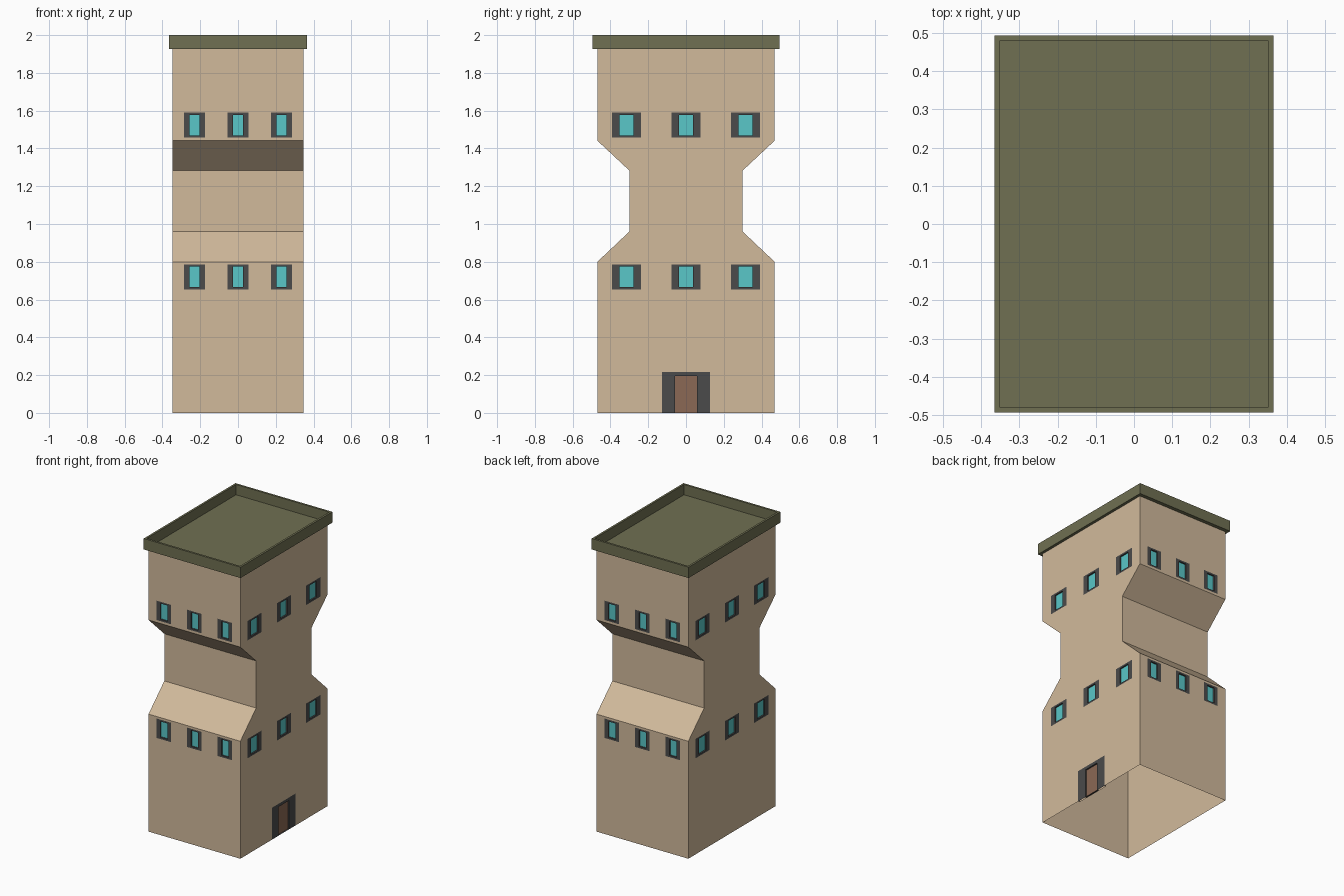
import bpy, bmesh
from math import radians
from mathutils import Matrix

if "Cube" in bpy.data.objects:
    bpy.data.objects.remove(bpy.data.objects["Cube"])

HX, HY, WAIST = 0.346, 0.469, 0.299
RECESS, POCKET = 0.01, 0.013


def material(name, rgb):
    m = bpy.data.materials.new(name)
    m.diffuse_color = (*rgb, 1)
    m.use_nodes = True
    m.node_tree.nodes["Principled BSDF"].inputs["Base Color"].default_value = m.diffuse_color
    return m


WALL = material("sandy_wall", (0.64, 0.49, 0.33))
ROOF = material("olive_roof", (0.16, 0.16, 0.085))
TRIM = material("dark_trim", (0.07, 0.07, 0.07))
GLASS = material("teal_glass", (0.10, 0.57, 0.58))
WOOD = material("brown_door", (0.26, 0.14, 0.09))


def finish(name, bm, *mats):
    me = bpy.data.meshes.new(name)
    bm.to_mesh(me)
    bm.free()
    for m in mats:
        me.materials.append(m)
    ob = bpy.data.objects.new(name, me)
    bpy.context.collection.objects.link(ob)
    return ob


def add_box(bm, lo, hi, matrix=Matrix()):
    size = [b - a for a, b in zip(lo, hi)]
    mid = [(a + b) / 2 for a, b in zip(lo, hi)]
    m = matrix @ Matrix.Translation(mid) @ Matrix.Diagonal((*size, 1))
    return bmesh.ops.create_cube(bm, size=1, matrix=m)


# Tower body: waisted profile extruded across x
half = [(HY, 0), (HY, 0.80), (WAIST, 0.961), (WAIST, 1.282), (HY, 1.441), (HY, 1.926)]
outline = half + [(-y, z) for y, z in reversed(half)]
bm = bmesh.new()
side = bm.faces.new([bm.verts.new((-HX, y, z)) for y, z in outline])
ext = bmesh.ops.extrude_face_region(bm, geom=[side])
bmesh.ops.translate(bm, vec=(2 * HX, 0, 0),
                    verts=[g for g in ext["geom"] if isinstance(g, bmesh.types.BMVert)])
bmesh.ops.recalc_face_normals(bm, faces=bm.faces)
body = finish("tower_body", bm, WALL)

# Openings: flush trim, shallow reveal and set-back pane, plus a pocket in the wall
pockets = bmesh.new()


def opening(name, angle, dist, u, outer, inner, pane_mat):
    rot = Matrix.Rotation(radians(angle), 4, 'Z')
    bm = bmesh.new()

    def ring(rect, depth):
        w, z0, z1 = rect
        pts = [(u - w, z0), (u + w, z0), (u + w, z1), (u - w, z1)]
        return [bm.verts.new((x, depth - dist, z)) for x, z in pts]

    o, i, p = ring(outer, 0), ring(inner, 0), ring(inner, RECESS)
    for k in range(4):
        n = (k + 1) % 4
        if k or inner[1] > outer[1]:
            bm.faces.new((o[k], o[n], i[n], i[k]))
        bm.faces.new((i[k], i[n], p[n], p[k]))
    bm.faces.new(p).material_index = 1
    bm.transform(rot)
    finish(name, bm, TRIM, pane_mat)
    w, z0, z1 = outer
    bottom = z0 if z0 > 0 else -0.05
    add_box(pockets, (u - w, -dist - 0.05, bottom), (u + w, -dist + POCKET, z1), rot)


walls = [("front", 0, HY, 0.23, 0.055, 0.027), ("right", 90, HX, 0.315, 0.076, 0.038),
         ("back", 180, HY, 0.23, 0.055, 0.027), ("left", 270, HX, 0.315, 0.076, 0.038)]
for wall, angle, dist, step, fw, gw in walls:
    for level, zc in (("lower", 0.72), ("upper", 1.523)):
        for k in (-1, 0, 1):
            opening(f"window_{wall}_{level}_{k + 2}", angle, dist, k * step,
                    (fw, zc - 0.066, zc + 0.066), (gw, zc - 0.054, zc + 0.054), GLASS)
opening("door", 90, HX, 0, (0.127, 0, 0.217), (0.057, 0, 0.196), WOOD)

# Cut the pockets, then leave the tower open underneath
cutter = finish("opening_cutter", pockets, WALL)
mod = body.modifiers.new("openings", 'BOOLEAN')
mod.operation, mod.solver, mod.object = 'DIFFERENCE', 'EXACT', cutter
bpy.context.view_layer.objects.active = body
bpy.ops.object.modifier_apply(modifier=mod.name)
bpy.data.objects.remove(cutter)
bm = bmesh.new()
bm.from_mesh(body.data)
ends = [f for f in bm.faces if all(v.co.z < 1e-4 for v in f.verts)]
bmesh.ops.delete(bm, geom=ends, context='FACES')
bm.to_mesh(body.data)
bm.free()

# Roof: overhanging slab with a sunken floor inside a parapet
bm = bmesh.new()
add_box(bm, (-0.365, -0.494, 1.926), (0.365, 0.494, 2.0))
top = max(bm.faces, key=lambda f: f.calc_center_median().z)
bmesh.ops.inset_region(bm, faces=[top], thickness=0.02)
ext = bmesh.ops.extrude_discrete_faces(bm, faces=[top])
floor = ext["faces"][0]
bmesh.ops.translate(bm, verts=floor.verts, vec=(0, 0, -0.07))
finish("roof_parapet", bm, ROOF)
